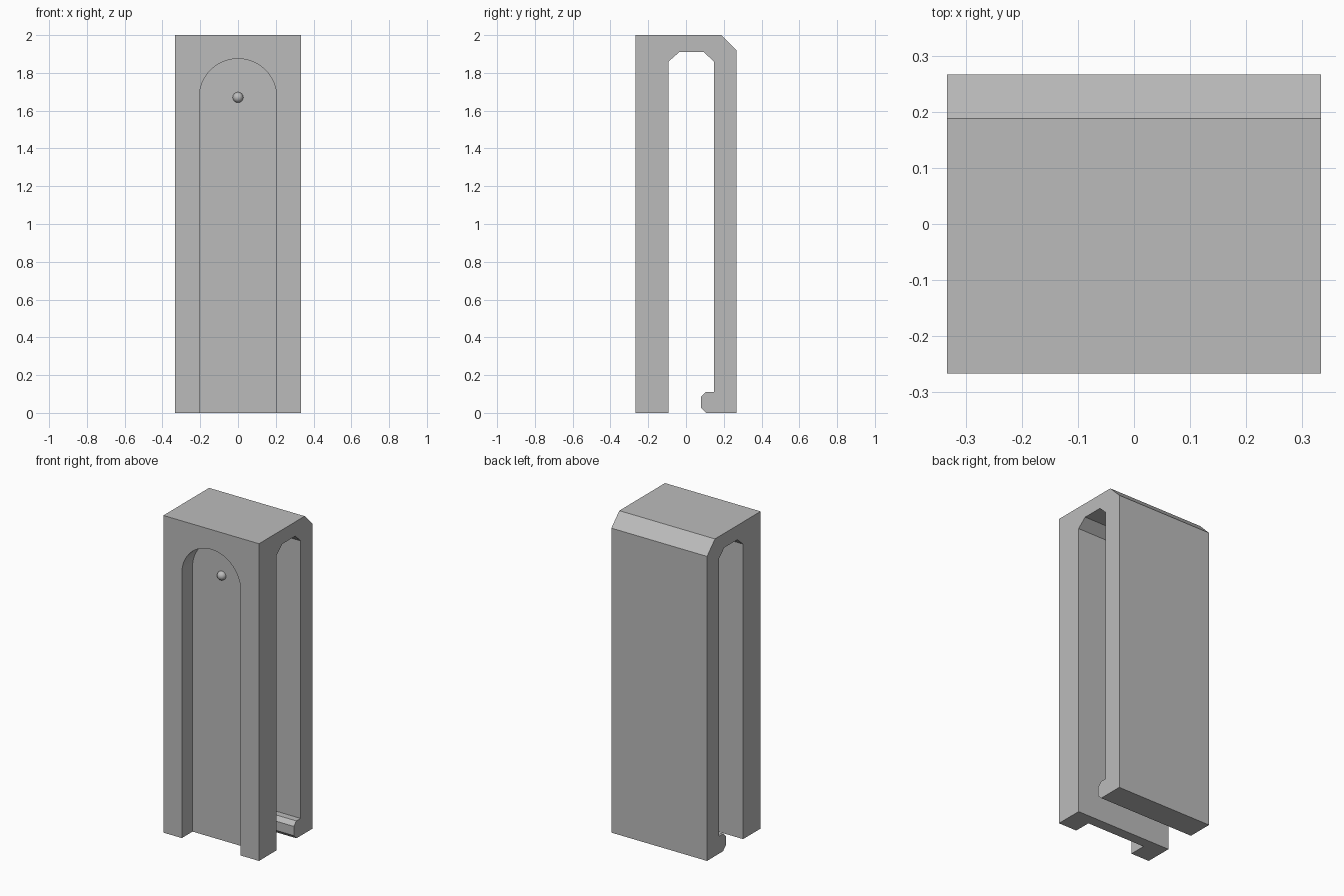
import bpy
import bmesh
import math
from mathutils import Vector

cube = bpy.data.objects.get("Cube")
if cube:
    bpy.data.objects.remove(cube, do_unlink=True)

grey = bpy.data.materials.new("plain_grey")
grey.use_nodes = True
colour = (0.5, 0.5, 0.5, 1)
grey.diffuse_color = colour
grey.node_tree.nodes["Principled BSDF"].inputs["Base Color"].default_value = colour

WIDTH = 0.667
FRONT = -0.267
RECESS_DEPTH = 0.107
ARCH_RADIUS = 0.205
ARCH_Z = 1.67


def extrude_outline(name, points, direction):
    """Fill a closed outline and extrude it into a solid."""
    bm = bmesh.new()
    face = bm.faces.new([bm.verts.new(p) for p in points])
    result = bmesh.ops.extrude_face_region(bm, geom=[face], use_keep_orig=True)
    verts = [g for g in result["geom"] if isinstance(g, bmesh.types.BMVert)]
    bmesh.ops.translate(bm, verts=verts, vec=Vector(direction))
    bmesh.ops.recalc_face_normals(bm, faces=bm.faces)
    mesh = bpy.data.meshes.new(name)
    bm.to_mesh(mesh)
    bm.free()
    mesh.materials.append(grey)
    obj = bpy.data.objects.new(name, mesh)
    bpy.context.collection.objects.link(obj)
    return obj


def smooth(obj):
    bpy.ops.object.select_all(action='DESELECT')
    obj.select_set(True)
    bpy.context.view_layer.objects.active = obj
    bpy.ops.object.shade_smooth_by_angle(angle=math.radians(30))


# Clip body: side profile with chamfered slot, back corner and hooked lip
profile = [
    (FRONT, 0), (-0.093, 0), (-0.093, 1.86), (-0.035, 1.91),
    (0.095, 1.91), (0.147, 1.86), (0.147, 0.11), (0.105, 0.11),
    (0.08, 0.085), (0.08, 0.027), (0.107, 0), (0.267, 0),
    (0.267, 1.92), (0.188, 2), (FRONT, 2),
]
body = extrude_outline("clip_body", [(-WIDTH / 2, y, z) for y, z in profile],
                       (WIDTH, 0, 0))

# Arched recess in the front wall, open at the bottom
SEGMENTS = 48
start = FRONT - 0.1
arch = [(ARCH_RADIUS, start, -0.1)]
for i in range(SEGMENTS + 1):
    a = math.pi * i / SEGMENTS
    arch.append((ARCH_RADIUS * math.cos(a), start, ARCH_Z + ARCH_RADIUS * math.sin(a)))
arch.append((-ARCH_RADIUS, start, -0.1))
cutter = extrude_outline("recess_cutter", arch, (0, 0.1 + RECESS_DEPTH, 0))
cutter.hide_render = True

cut = body.modifiers.new("recess", 'BOOLEAN')
cut.operation = 'DIFFERENCE'
cut.solver = 'EXACT'
cut.object = cutter
smooth(body)
bpy.context.view_layer.objects.active = body
bpy.ops.object.modifier_apply(modifier=cut.name)
bpy.data.objects.remove(cutter, do_unlink=True)
smooth(body)

# Round locating bump on the recess floor
bpy.ops.mesh.primitive_uv_sphere_add(segments=24, ring_count=16, radius=0.028,
                                     location=(0, FRONT + RECESS_DEPTH, ARCH_Z))
bump = bpy.context.object
bump.name = "locating_bump"
bump.data.materials.append(grey)
smooth(bump)
